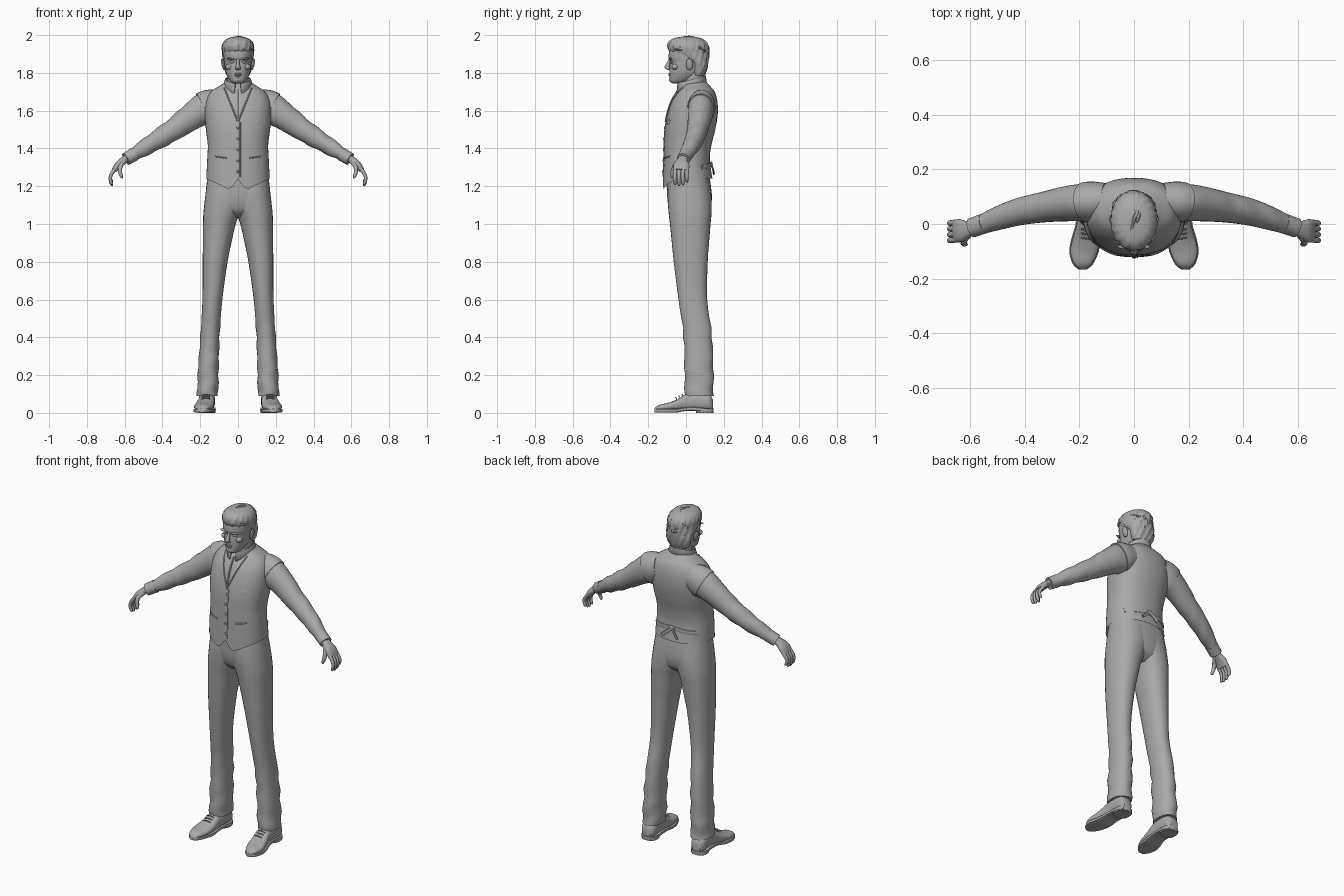
import bpy, bmesh, math, random
from mathutils import Vector as V, Matrix

if "Cube" in bpy.data.objects:
    bpy.data.objects.remove(bpy.data.objects["Cube"], do_unlink=True)
random.seed(4)
X, Y, Z = V((1, 0, 0)), V((0, 1, 0)), V((0, 0, 1))
made = []

grey = bpy.data.materials.new("plain grey")
grey.use_nodes = True
grey.diffuse_color = (0.4, 0.4, 0.4, 1)
grey.node_tree.nodes["Principled BSDF"].inputs["Base Color"].default_value = (0.4, 0.4, 0.4, 1)


def finish(name, bm):
    bmesh.ops.recalc_face_normals(bm, faces=bm.faces)
    me = bpy.data.meshes.new(name)
    bm.to_mesh(me)
    bm.free()
    me.materials.append(grey)
    ob = bpy.data.objects.new(name, me)
    bpy.context.collection.objects.link(ob)
    made.append(ob)
    return ob


def smooth_rows(rows, k=4):
    """Catmull-Rom resampling of number rows."""
    out, m = [], len(rows) - 1
    for i in range(m):
        a, b, c, d = (rows[max(0, min(m, i + j))] for j in (-1, 0, 1, 2))
        for s in range(k):
            t = s / k
            out.append([q + t / 2 * (r - p + t * (2*p - 5*q + 4*r - w + t * (3*(q - r) + w - p)))
                        for p, q, r, w in zip(a, b, c, d)])
    return out + [list(rows[-1])]


def loft(name, rows, axis=None, u=X, n=24, e=2.0, side=1, fix=None, caps=True, k=4, bm=None):
    """Skin rings given as x, y, z, radius along u, other radius."""
    own = bm is None
    bm = bm or bmesh.new()
    rows = smooth_rows(rows, k) if k > 1 else rows
    pts = [V(r[:3]) for r in rows]
    rings = []
    for i, r in enumerate(rows):
        t = axis or (pts[min(i + 1, len(pts) - 1)] - pts[max(i - 1, 0)]).normalized()
        v = t.cross(u).normalized()
        w = v.cross(t)
        ring = []
        for j in range(n):
            a = math.tau * j / n
            c, s = math.cos(a), math.sin(a)
            p = pts[i] + w * r[3] * math.copysign(abs(c) ** (2 / e), c) \
                + v * r[4] * math.copysign(abs(s) ** (2 / e), s)
            p = fix(p) if fix else p
            ring.append(bm.verts.new((p.x * side, p.y, p.z)))
        rings.append(ring)
    for a, b in zip(rings, rings[1:]):
        for j in range(n):
            bm.faces.new((a[j], a[(j + 1) % n], b[(j + 1) % n], b[j]))
    if caps:
        bm.faces.new(rings[0])
        bm.faces.new(rings[-1])
    return finish(name, bm) if own else None


def stack(rows):
    """z, half width, front y, back y -> loft rows."""
    return [(0, (f + b) / 2, z, w, (b - f) / 2) for z, w, f, b in rows]


def tube(name, pts, r, u=X, **kw):
    return loft(name, [(*p, r, r) for p in pts], u=u, n=8, **kw)


def blob(name, loc, size, rot=0, side=1):
    bm = bmesh.new()
    bmesh.ops.create_uvsphere(bm, u_segments=16, v_segments=10, radius=1, matrix=Matrix.Translation(
        (loc[0] * side, loc[1], loc[2])) @ Matrix.Rotation(rot * side, 4, 'Y') @ Matrix.Diagonal((*size, 1)))
    return finish(name, bm)


# Vest body with a pointed front hem
TORSO = stack([(1.24, .168, -.122, .14), (1.34, .163, -.118, .126), (1.42, .16, -.116, .135),
               (1.5, .17, -.112, .155), (1.58, .176, -.098, .168), (1.65, .17, -.075, .166),
               (1.70, .145, -.045, .152), (1.73, .1, -.022, .128), (1.755, .062, -.012, .105)])


def hem(p):
    if p.z < 1.3 and p.y < 0:
        x = abs(p.x)
        drop = x / .04 if x < .04 else max(0, (.168 - x) / .128)
        p.z -= .06 * drop * (1.3 - p.z) / .06
    return p


loft("vest", TORSO, axis=Z, n=48, e=2.3, fix=hem, caps=False)
fine = smooth_rows(TORSO, 12)


def on_vest(x, z, off=0.0, back=False):
    """Point on the vest surface at x, z."""
    r = min(fine, key=lambda q: abs(q[2] - z))
    d = r[4] * max(0, 1 - abs(x / r[3]) ** 2.3) ** (1 / 2.3) + off
    return (x, r[1] + (d if back else -d), z)


# Vest details: neckline, front edge, buttons, star pin, pockets
for s in (1, -1):
    tube("neckline", [on_vest(.072 * (1 - t), 1.72 - .18 * t, .001) for t in (0, .25, .5, .75, 1)], .004, side=s)
    tube("welt_pocket", [on_vest(x, 1.34 + x * .15, .001) for x in (.06, .09, .12)], .004, u=Z, side=s)
tube("front_edge", [on_vest(.012, z) for z in (1.54, 1.48, 1.42, 1.36, 1.3, 1.25)], .003)
for i in range(5):
    blob("button", on_vest(0, 1.51 - .058 * i, .002), (.007, .004, .007))
bm = bmesh.new()
star = []
for i in range(10):
    r = .021 if i % 2 == 0 else .01
    star.append(bm.verts.new(on_vest(.105 + r * math.sin(i * math.pi / 5), 1.54 + r * math.cos(i * math.pi / 5), .006)))
hub = bm.verts.new(on_vest(.105, 1.54, .01))
for i in range(10):
    bm.faces.new((star[i], star[(i + 1) % 10], hub))
finish("star_pin", bm)

# Back strap with buckle and loose ends
xs = (-.14, -.1, -.05, 0, .05, .1, .14)
loft("back_strap", [(*on_vest(x, 1.315 - abs(x) * .1, .001, True), .012, .004) for x in xs], u=Z, n=12, e=4)
blob("buckle", on_vest(0, 1.315, .006, True), (.016, .007, .016))
for end in (-.045, .06):
    loft("strap_end", [(*on_vest(end * t, 1.315 - .05 * t, .008 + .008 * t, True), .009, .003)
                       for t in (0, .5, 1)], u=Z, n=10, e=4)

# Neck, open shirt front and folded collar
loft("neck", [(0, .045, 1.68, .062, .06), (0, .04, 1.75, .056, .058), (0, .035, 1.83, .055, .06)], n=28)
tube("shirt_placket", [on_vest(.0, z, .001) for z in (1.54, 1.6, 1.66, 1.71)], .006)
bm = bmesh.new()
prev = None
for i in range(33):
    a = -math.pi + .22 + (math.tau - .44) * i / 32
    f = (1 + math.cos(a)) / 2          # 1 at the back, 0 at the throat
    tip = max(0, .35 - f) / .35
    row = []
    for rx, ry, z in ((.062, .063, 1.72 + .02 * f), (.064, .066, 1.745 + .04 * f),
                      (.068, .07, 1.747 + .04 * f), (.085 + .008 * tip, .078, 1.71 + .02 * f - .035 * tip)):
        row.append(bm.verts.new((rx * math.sin(a), .035 + ry * math.cos(a) - .012 * tip, z)))
    for j in range(3):
        if prev:
            bm.faces.new((prev[j], prev[j + 1], row[j + 1], row[j]))
    prev = row
ob = finish("collar", bm)
ob.modifiers.new("thickness", 'SOLIDIFY').thickness = .005

# Head and face
loft("head", stack([(1.744, .02, -.07, -.02), (1.753, .037, -.084, .01), (1.775, .053, -.087, .06),
                    (1.8, .064, -.087, .085), (1.83, .07, -.087, .1), (1.858, .073, -.084, .108),
                    (1.88, .075, -.092, .11), (1.92, .076, -.088, .11), (1.96, .062, -.07, .095),
                    (1.985, .03, -.03, .05)]), axis=Z, n=32, e=2.15)
loft("nose", [(0, -.084, 1.876, .007, .006), (0, -.092, 1.855, .008, .009),
              (0, -.1, 1.832, .012, .014), (0, -.094, 1.819, .013, .01), (0, -.086, 1.815, .006, .004)], axis=-Z, n=16)
blob("upper_lip", (0, -.087, 1.795), (.02, .007, .005))
blob("lower_lip", (0, -.086, 1.786), (.016, .007, .005))
blob("chin", (0, -.076, 1.764), (.02, .014, .014))
for s in (1, -1):
    blob("brow", (.033, -.083, 1.874), (.026, .009, .006), -.12, s)
    blob("eye", (.031, -.074, 1.857), (.014, .009, .007), 0, s)
    blob("cheekbone", (.047, -.058, 1.832), (.02, .018, .016), 0, s)
    blob("ear", (.079, .018, 1.845), (.009, .019, .031), .2, s)


# Hair: ridged cap plus swept locks
def ridges(p):
    a = math.atan2(p.x, p.y - .015)
    g = 1 + .022 * math.sin(a * 17 + p.z * 70) + .012 * math.sin(a * 29 - p.z * 40)
    return V((p.x * g, .015 + (p.y - .015) * g, p.z))


loft("hair", stack([(1.785, .058, .03, .098), (1.81, .07, .028, .108), (1.85, .077, .02, .117),
                    (1.885, .082, -.045, .121), (1.912, .084, -.086, .122), (1.94, .085, -.097, .12),
                    (1.965, .075, -.09, .107), (1.983, .054, -.066, .08), (1.992, .02, -.02, .04)]),
     axis=Z, n=64, fix=ridges)
bm = bmesh.new()
for i in range(56):
    a = random.uniform(-1.25, 1.25)       # tilt across the crown
    b0 = random.uniform(-1.1, 1.5)        # start angle, front to back
    span, r = random.uniform(.4, .65), random.uniform(.006, .011)
    path = []
    for t, w in ((0, .3), (.35, 1), (.7, .8), (1, .1)):
        b, q = b0 + span * t, a + .22 * t
        n = V((math.sin(q) * math.cos(b), math.sin(b), math.cos(q) * math.cos(b)))
        path.append((n.x * .084, .014 + n.y * .106, 1.899 + n.z * .094, r * w, .005 * w))
    loft("", path, u=X, n=6, k=2, bm=bm)
finish("hair_locks", bm)


# Trousers
def folds(p):
    if p.z < .5:
        p.y += .004 * math.sin(p.z * 48 + p.x * 30)
        p.x += .003 * math.sin(p.z * 61 + p.y * 25)
    return p


loft("trouser_seat", stack([(1.27, .155, -.1, .12), (1.2, .166, -.102, .132), (1.13, .172, -.098, .137),
                            (1.07, .14, -.08, .122), (1.035, .07, -.04, .08)]), axis=-Z, n=40, e=2.3)
LEG = [(1.25, -.07, .162, -.09, .12), (1.15, -.05, .173, -.098, .135), (1.06, -.012, .183, -.092, .135),
       (1, .012, .185, -.085, .13), (.9, .035, .186, -.075, .122), (.8, .055, .187, -.065, .115),
       (.6, .083, .188, -.04, .112), (.4, .098, .2, -.012, .138), (.2, .103, .213, -.008, .145),
       (.09, .105, .217, -.005, .146)]
SHOE = [(.165, .142, .025, .07), (.165, .12, .042, .1), (.165, .06, .043, .115), (.167, .0, .043, .1),
        (.175, -.05, .049, .07), (.183, -.1, .05, .052), (.187, -.145, .034, .042), (.188, -.166, .012, .024)]
ARM = [(.1, .085, 1.63, .06, .083), (.17, .08, 1.612, .068, .087), (.24, .075, 1.572, .065, .072),
       (.33, .062, 1.507, .056, .06), (.42, .045, 1.45, .05, .051), (.5, .02, 1.4, .043, .042),
       (.565, -.005, 1.36, .034, .032), (.585, -.011, 1.348, .033, .031)]

for s, tag in ((1, "left"), (-1, "right")):
    loft(tag + "_trouser_leg", [((i + o) / 2, (f + b) / 2, z, (o - i) / 2, (b - f) / 2)
                                for z, i, o, f, b in LEG], axis=-Z, n=32, e=2.2, side=s, fix=folds)
    # Shoe upper, sole, heel and laces
    loft(tag + "_shoe", [(x, y, .012 + (h - .012) / 2, w, (h - .012) / 2) for x, y, w, h in SHOE],
         axis=-Y, n=24, e=2.5, side=s)
    loft(tag + "_sole", [(x, y, .012 + (.008 if -.02 < y < .08 else 0), w + .004, .01) for x, y, w, h in SHOE],
         axis=-Y, n=16, e=5, side=s)
    loft(tag + "_heel", [(.165, .1, 0, .045, .046), (.165, .1, .024, .046, .047)], axis=Z, e=2.6, side=s, k=1)
    for i in range(3):
        y, z = -.018 - .016 * i, .098 - .009 * i
        tube("lace", [(.148, y, z - .006), (.17, y - .004, z), (.193, y, z - .006)], .003, u=Z, side=s)
    # Sleeve, armhole of the vest and cuff
    loft(tag + "_sleeve", ARM, u=Y, n=28, side=s,
         fix=lambda p: p + V((0, 0, .003 * math.sin(p.x * 75 + p.y * 30) if p.x > .3 else 0)))
    loft(tag + "_armhole", [(.1, .086, 1.635, .064, .08), (.15, .083, 1.622, .073, .09),
                            (.18, .08, 1.608, .073, .092)], u=Y, n=28, side=s)
    loft(tag + "_cuff", [(.548, .002, 1.37, .037, .036), (.594, -.014, 1.343, .036, .034)],
         u=Y, n=24, side=s, k=1)
    # Hand with curled fingers and thumb
    loft(tag + "_palm", [(.575, -.008, 1.355, .024, .02), (.605, -.018, 1.338, .028, .019),
                         (.635, -.024, 1.313, .042, .018), (.655, -.026, 1.283, .041, .014)], u=Y, n=20, e=2.4, side=s)
    for i in range(4):
        y, d = -.057 + .021 * i, (.006, 0, .004, .018)[i]
        loft(tag + "_finger", [(.648, y, 1.295, .011, .011), (.67, y - .002, 1.265, .0105, .01),
                               (.676, y - .003, 1.235 + d / 2, .0095, .009), (.669, y - .001, 1.21 + d, .008, .008),
                               (.663, y, 1.202 + d, .003, .003)], u=Y, n=10, side=s, k=3)
    loft(tag + "_thumb", [(.602, -.03, 1.335, .014, .016), (.622, -.058, 1.307, .013, .013),
                          (.624, -.071, 1.275, .011, .011), (.616, -.074, 1.25, .008, .008),
                          (.613, -.073, 1.243, .003, .003)], u=Y, n=10, side=s)

# Smooth shading with crisp edges
bpy.ops.object.select_all(action='DESELECT')
for ob in made:
    ob.select_set(True)
bpy.context.view_layer.objects.active = made[0]
bpy.ops.object.shade_smooth_by_angle(angle=math.radians(40))
